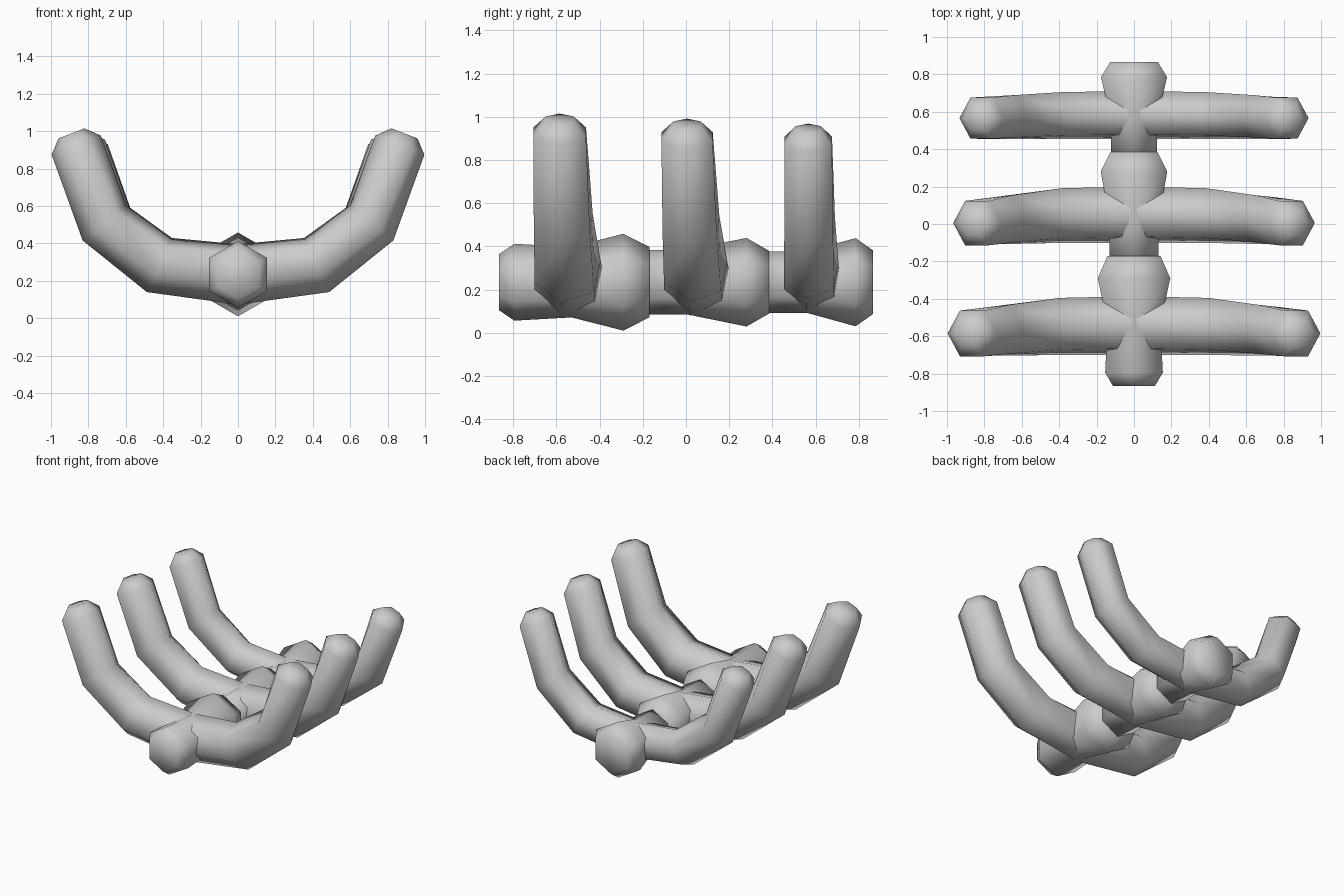
import bpy, bmesh
from math import cos, sin, radians
from mathutils import Vector

if "Cube" in bpy.data.objects:
    bpy.data.objects.remove(bpy.data.objects["Cube"])


def hex_tube(name, rings):
    """Six-sided closed tube; each ring = (centre, normal, side, radius, twist in degrees)."""
    bm = bmesh.new()
    loops = []
    for c, n, s, r, twist in rings:
        n, s = Vector(n).normalized(), Vector(s)
        loops.append([bm.verts.new(Vector(c) + r * (cos(a) * n + sin(a) * s))
                      for a in (radians(60 * k + twist) for k in range(6))])
    for a, b in zip(loops, loops[1:]):
        for k in range(6):
            bm.faces.new((a[k], a[(k + 1) % 6], b[(k + 1) % 6], b[k]))
    bm.faces.new(loops[0])
    bm.faces.new(loops[-1])
    bmesh.ops.recalc_face_normals(bm, faces=bm.faces)
    me = bpy.data.meshes.new(name)
    bm.to_mesh(me)
    bm.free()
    me.polygons.foreach_set("use_smooth", [True] * len(me.polygons))
    ob = bpy.data.objects.new(name, me)
    bpy.context.collection.objects.link(ob)


def rib(name, y_base, y_tip, size, r_base, r_tip, twist):
    """U-shaped rib, thick at the spine and blunt at both tips."""
    # x, z, outward normal, progress along the arm
    path = [(0, 0.234, (0, 0, -1), 0),
            (0.42, 0.284, (0.42, 0, -0.9), 0.12),
            (0.714, 0.51, (0.78, 0, -0.63), 0.6),
            (0.865, 0.925, (0.93, 0, -0.36), 1),
            (0.89, 0.988, (0.93, 0, -0.36), 1)]
    half = []
    for i, (x, z, n, t) in enumerate(path):
        r = (r_base + (r_tip - r_base) * t) * (0.53 if i == 4 else 1)
        c = (x * size, y_base + (y_tip - y_base) * t, 0.234 + (z - 0.234) * size)
        half.append((c, n, (0, 1, 0), r, -twist * (1 - t)))
    mirrored = [((-c[0], c[1], c[2]), (-n[0], 0, n[2]), s, r, t)
                for c, n, s, r, t in half[:0:-1]]
    hex_tube(name, mirrored + half)


def vertebra(name, profile):
    """Spine segment along y from (y, radius) pairs."""
    hex_tube(name, [((0, y, 0.234), (0, 0, 1), (1, 0, 0), r, 0) for y, r in profile])


# Ribs
rib("front_rib", -0.543, -0.585, 1.0, 0.165, 0.141, 12)
rib("middle_rib", 0.05, 0.005, 0.97, 0.158, 0.137, 12)
rib("back_rib", 0.582, 0.566, 0.942, 0.136, 0.127, 10)

# Spine
vertebra("front_vertebra", [(-0.865, 0.13), (-0.795, 0.178), (-0.53, 0.163),
                            (-0.29, 0.224), (-0.17, 0.163)])
vertebra("middle_vertebra", [(-0.19, 0.15), (0.01, 0.15), (0.28, 0.205), (0.385, 0.145)])
vertebra("back_vertebra", [(0.37, 0.142), (0.56, 0.142), (0.785, 0.204), (0.865, 0.148)])
